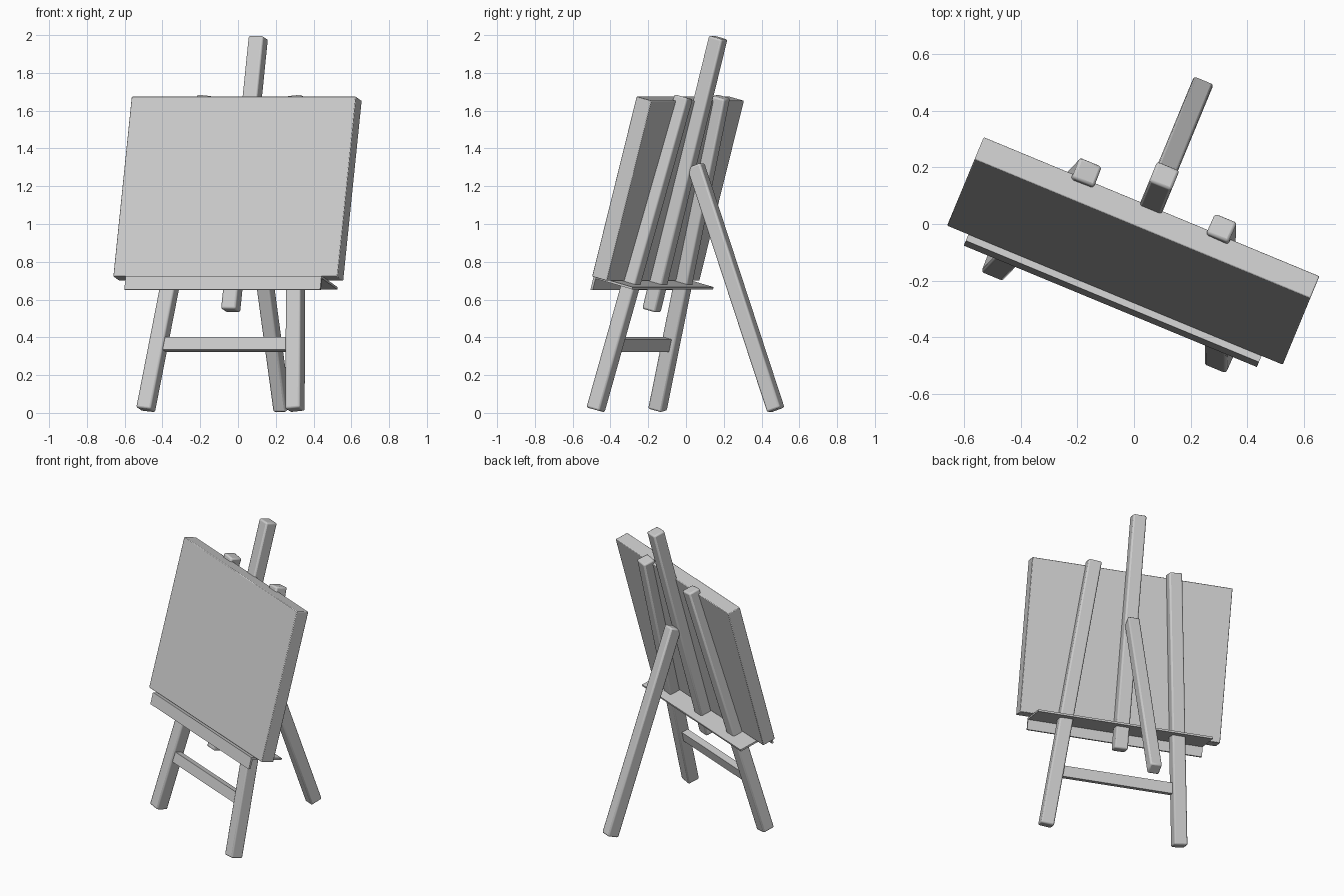
import bpy
import math
from mathutils import Matrix, Vector

if "Cube" in bpy.data.objects:
    bpy.data.objects.remove(bpy.data.objects["Cube"], do_unlink=True)

LEAN = math.radians(15)                            # backward tilt of the front frame
TURN = Matrix.Rotation(math.radians(-22.5), 4, 'Z')  # whole easel turned on the floor
MID = 0.034                                        # sideways centre of the easel

grey = bpy.data.materials.new("plain_grey")
grey.use_nodes = True
grey.diffuse_color = (0.6, 0.6, 0.6, 1)
grey.node_tree.nodes["Principled BSDF"].inputs["Base Color"].default_value = (0.6, 0.6, 0.6, 1)


def finish(obj, bevel):
    obj.data.materials.append(grey)
    if bevel:
        mod = obj.modifiers.new("soft_edges", 'BEVEL')
        mod.width = bevel
        mod.segments = 2
    bpy.ops.object.select_all(action='DESELECT')
    obj.select_set(True)
    bpy.context.view_layer.objects.active = obj
    bpy.ops.object.shade_smooth_by_angle(angle=math.radians(40))


def box(name, matrix, size, bevel):
    bpy.ops.mesh.primitive_cube_add(size=1)
    obj = bpy.context.object
    obj.name = name
    obj.data.transform(Matrix.Diagonal((*size, 1)))
    obj.matrix_world = TURN @ matrix
    finish(obj, bevel)
    return obj


def beam(name, start, end, width, depth):
    """Square timber running from start to end, its wide side facing the front."""
    a, b = Vector(start), Vector(end)
    axis = (b - a).normalized()
    side = Vector((0, 1, 0)).cross(axis).normalized()
    rot = Matrix((side, axis.cross(side), axis)).transposed().to_4x4()
    return box(name, Matrix.Translation((a + b) / 2) @ rot,
               (width, depth, (b - a).length), 0.01)


# Splayed front legs
for name, s in (("right_front_leg", -1), ("left_front_leg", 1)):
    beam(name, (MID + s * 0.428, -0.327, 0.016), (MID + s * 0.257, 0.107, 1.673), 0.085, 0.08)

# Central mast and the prop behind it
beam("centre_mast", (MID, -0.184, 0.542), (MID, 0.199, 1.987), 0.085, 0.08)
beam("back_leg", (MID, 0.529, 0.016), (MID, 0.07, 1.31), 0.075, 0.08)

# Rung between the front legs
tilt = Matrix.Rotation(-LEAN, 4, 'X')
box("rung", Matrix.Translation((MID, -0.243, 0.362)) @ tilt, (0.72, 0.045, 0.068), 0)

# Drawing board resting on the tray
board_mid = Vector((MID, -0.089, 1.187))
box("board", Matrix.Translation(board_mid) @ tilt, (1.285, 0.088, 0.987), 0.004)

# Tray: thin L-shaped profile with a hanging front lip
profile = [(-0.301, 0.652), (-0.282, 0.726), (-0.06, 0.666),
           (-0.063, 0.654), (-0.272, 0.711), (-0.289, 0.65)]
n = len(profile)
verts = [(MID + s * 0.561, y, z) for s in (-1, 1) for y, z in profile]
faces = [[i, (i + 1) % n, n + (i + 1) % n, n + i] for i in range(n)]
faces += [list(range(n))[::-1], list(range(n, 2 * n))]
mesh = bpy.data.meshes.new("tray")
mesh.from_pydata(verts, [], faces)
tray = bpy.data.objects.new("tray", mesh)
bpy.context.collection.objects.link(tray)
bpy.context.view_layer.objects.active = tray
tray.select_set(True)
bpy.ops.object.mode_set(mode='EDIT')
bpy.ops.mesh.select_all(action='SELECT')
bpy.ops.mesh.normals_make_consistent(inside=False)
bpy.ops.object.mode_set(mode='OBJECT')
tray.matrix_world = TURN
finish(tray, 0)
